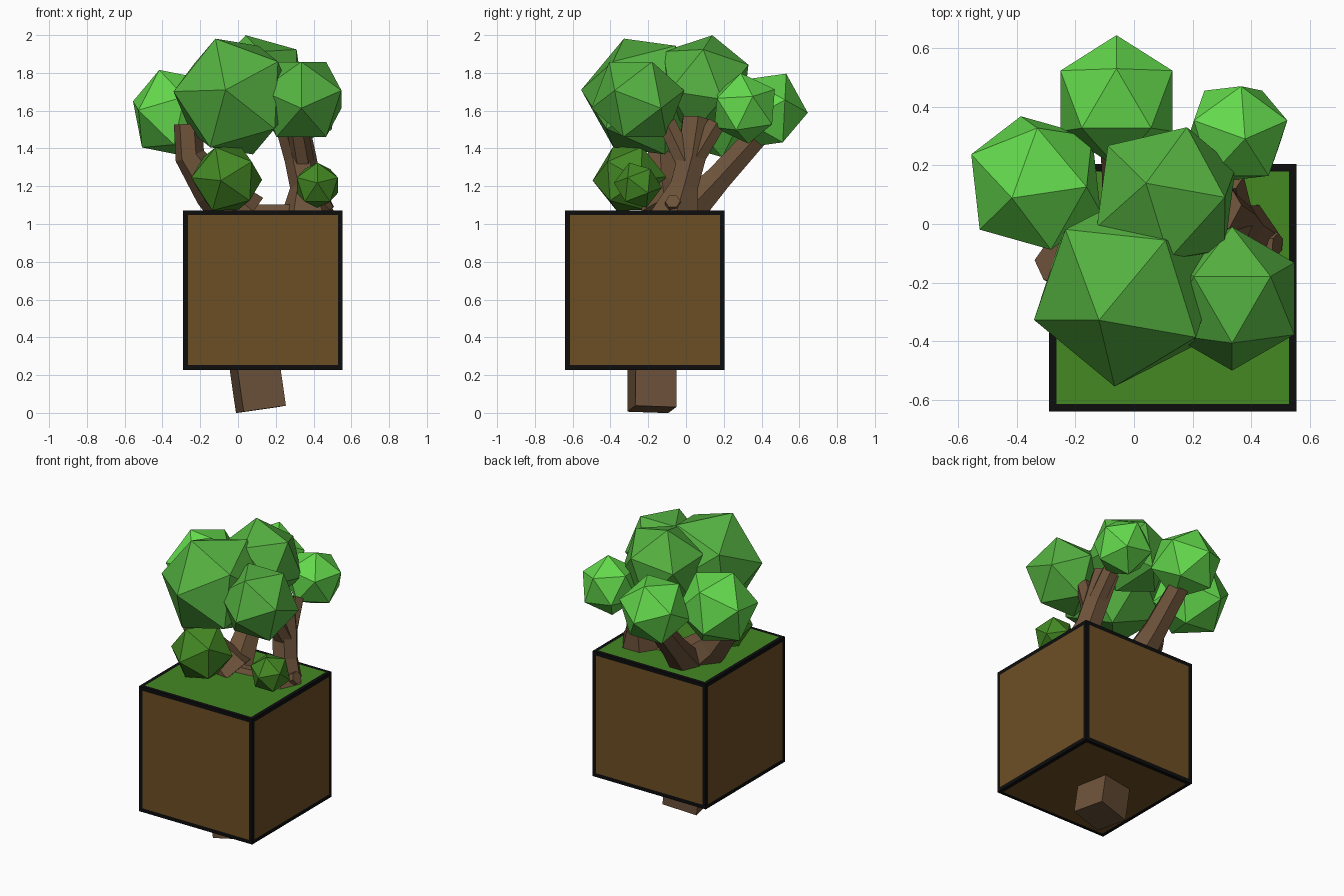
import bpy, bmesh, math
from mathutils import Vector, Matrix, Euler

if "Cube" in bpy.data.objects:
    bpy.data.objects.remove(bpy.data.objects["Cube"])


def mat(name, r, g, b):
    m = bpy.data.materials.new(name)
    m.diffuse_color = (r, g, b, 1)
    m.use_nodes = True
    m.node_tree.nodes["Principled BSDF"].inputs["Base Color"].default_value = m.diffuse_color
    return m


LEAF = mat("leaf green", .091, .445, .053)
BRIGHT = mat("bright leaf green", .127, .70, .073)
DARK = mat("grass green", .058, .25, .017)
EARTH = mat("earth brown", .152, .077, .018)
BARK = mat("bark brown", .15, .084, .042)
BLACK = mat("edge black", .004, .004, .004)


def finish(name, bm, *mats):
    bmesh.ops.recalc_face_normals(bm, faces=bm.faces)
    me = bpy.data.meshes.new(name)
    bm.to_mesh(me)
    bm.free()
    for m in mats:
        me.materials.append(m)
    ob = bpy.data.objects.new(name, me)
    bpy.context.collection.objects.link(ob)
    return ob


def blob(name, centre, r, up, hint, m):
    """Icosahedron with one corner along up and a neighbouring corner toward hint."""
    z = Vector(up).normalized()
    x = Vector(hint)
    x = (x - z * x.dot(z)).normalized()
    rot = Matrix((x, z.cross(x), z)).transposed().to_4x4()
    bm = bmesh.new()
    bmesh.ops.create_icosphere(bm, subdivisions=1, radius=r,
                               matrix=Matrix.Translation(centre) @ rot)
    finish(name, bm, m)


def branch(name, pts, sides=6):
    """Tapered faceted tube through (x, y, z, radius) points."""
    bm = bmesh.new()
    P = [Vector(p[:3]) for p in pts]
    rings = []
    for i, p in enumerate(P):
        t = (P[min(i + 1, len(P) - 1)] - P[max(i - 1, 0)]).normalized()
        ref = Vector((1, 0, 0)) if abs(t.x) < .8 else Vector((0, 1, 0))
        if i:
            ref = u
        u = (ref - t * ref.dot(t)).normalized()
        v = t.cross(u)
        rings.append([bm.verts.new(p + pts[i][3] * (u * math.cos(a) + v * math.sin(a)))
                      for a in (2 * math.pi * k / sides for k in range(sides))])
    for a, b in zip(rings, rings[1:]):
        for k in range(sides):
            j = (k + 1) % sides
            bm.faces.new((a[k], a[j], b[j], b[k]))
    bm.faces.new(rings[0])
    bm.faces.new(rings[-1])
    finish(name, bm, BARK)


# Soil block: cube with black borders, grass on top
S = .845
bm = bmesh.new()
bmesh.ops.create_cube(bm, size=S, matrix=Matrix.Translation((.132, -.218, .65)))
inner = list(bm.faces)
border = bmesh.ops.inset_individual(bm, faces=inner, thickness=.036)["faces"]
bm.normal_update()
for f in inner:
    f.material_index = 1 if f.normal.z > .5 else 0
for f in border:
    f.material_index = 2
finish("soil_block", bm, EARTH, DARK, BLACK)

# Root stub poking out below
bm = bmesh.new()
rot = Euler((math.radians(-2), math.radians(-8), math.radians(11))).to_matrix().to_4x4()
bmesh.ops.create_cube(bm, size=1, matrix=Matrix.Translation((.1, -.18, .167)) @ rot
                      @ Matrix.Diagonal((.23, .22, .3, 1)))
finish("root_stub", bm, BARK)

# Trunks and branches
branch("left_trunk", [(.03, -.1, 1.03, .15), (-.13, -.12, 1.18, .11),
                      (-.255, -.13, 1.36, .08), (-.265, -.13, 1.53, .075)])
branch("back_branch", [(0, -.02, 1.04, .11), (-.03, .17, 1.24, .08), (-.05, .37, 1.46, .07)])
branch("right_trunk", [(.37, -.06, 1.03, .15), (.36, -.01, 1.2, .085),
                       (.33, .03, 1.35, .085), (.28, .06, 1.55, .09)])
branch("right_front_fork", [(.35, .01, 1.3, .06), (.31, -.1, 1.53, .055)])
branch("right_back_fork", [(.35, .02, 1.3, .06), (.32, .16, 1.53, .055)])
branch("low_twig", [(.38, -.06, 1.06, .06), (.49, -.07, 1.12, .04)])
branch("surface_root", [(.05, -.1, 1.06, .05), (.4, -.06, 1.06, .05)])

# Foliage
blob("foliage_front", (-.02, -.22, 1.675), .34, (-.046, -.335, .035), (-.275, 0, .96), LEAF)
blob("foliage_top", (.11, .09, 1.743), .27, (-.07, .05, .26), (.18, .01, .22), LEAF)
# face-up icosahedron: one corner of its top triangle, then the next
blob("foliage_right", (.335, -.255, 1.66), .25, (.526, .304, .795), (-.526, .304, .795), LEAF)
blob("foliage_left", (-.335, .14, 1.585), .25, (-.08, -.05, .225), (-.225, .1, .065), BRIGHT)
blob("foliage_back", (-.06, .42, 1.6), .225, (0, 1, -.05), (0, .1, .19), BRIGHT)
blob("foliage_back_right", (.35, .31, 1.612), .19, (.03, -.02, .19), (0, 1, 0), BRIGHT)
blob("bush_large", (-.06, -.3, 1.24), .197, (-.03, -.19, -.01), (-1, 0, .05), DARK)
blob("bush_small", (.42, -.255, 1.205), .128, (0, -1, .1), (0, 0, 1), DARK)
